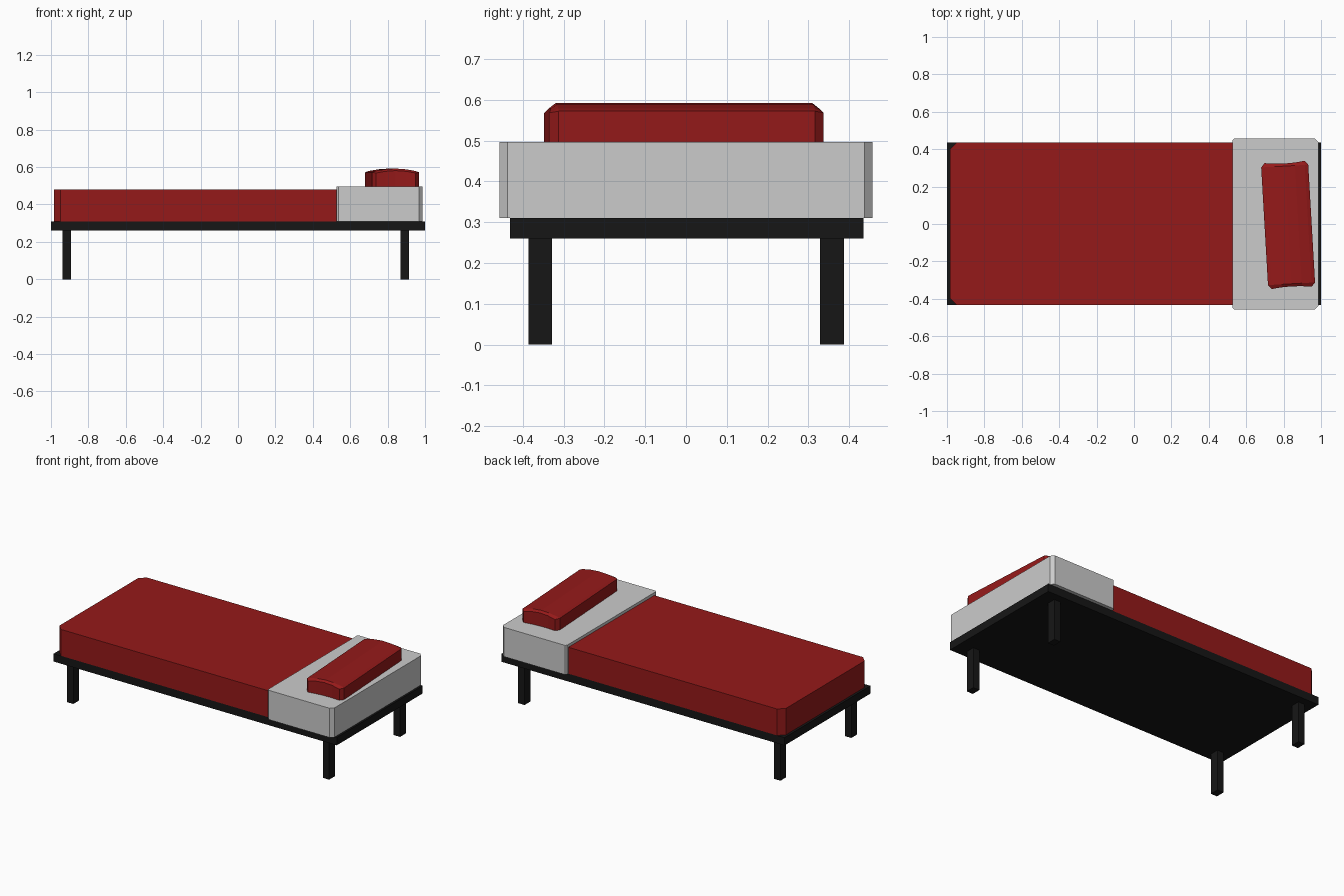
import bpy, bmesh, math
from mathutils import Matrix

if "Cube" in bpy.data.objects:
    bpy.data.objects.remove(bpy.data.objects["Cube"])


def material(name, rgb):
    m = bpy.data.materials.new(name)
    m.diffuse_color = (*rgb, 1)
    m.use_nodes = True
    m.node_tree.nodes["Principled BSDF"].inputs["Base Color"].default_value = m.diffuse_color
    return m


RED = material("red_fabric", (0.3, 0.01, 0.01))
BLACK = material("black_metal", (0.008, 0.008, 0.008))


def finish(bm, name, mat):
    bmesh.ops.recalc_face_normals(bm, faces=bm.faces)
    me = bpy.data.meshes.new(name)
    bm.to_mesh(me)
    bm.free()
    ob = bpy.data.objects.new(name, me)
    bpy.context.collection.objects.link(ob)
    if mat:
        me.materials.append(mat)
    return ob


def slab(name, x0, x1, y0, y1, z0, z1, mat=None, cut_left=0, cut_right=0):
    """Block whose vertical corners can be chamfered at either end."""
    outline = []
    for x, y, c, sx, sy in ((x0, y0, cut_left, 1, 1), (x1, y0, cut_right, -1, 1),
                            (x1, y1, cut_right, -1, -1), (x0, y1, cut_left, 1, -1)):
        pts = [(x, y + sy * c), (x + sx * c, y)] if c else [(x, y)]
        outline += pts if sx == sy else pts[::-1]
    bm = bmesh.new()
    base = bm.faces.new([bm.verts.new((x, y, z0)) for x, y in outline])
    top = bmesh.ops.extrude_face_region(bm, geom=[base], use_keep_orig=True)["geom"]
    bmesh.ops.translate(bm, vec=(0, 0, z1 - z0),
                        verts=[v for v in top if isinstance(v, bmesh.types.BMVert)])
    return finish(bm, name, mat)


# Frame and legs
slab("bed_frame", -1, 1, -0.432, 0.435, 0.26, 0.31, BLACK)
for end, x in (("foot", -0.938), ("head", 0.869)):
    for side, y in (("front", -0.386), ("back", 0.329)):
        slab(f"{end}_{side}_leg", x, x + 0.045, y, y + 0.058, 0, 0.26, BLACK)

# Blanket over the mattress, and the pale sheet at the head end
slab("blanket", -0.985, 0.54, -0.432, 0.435, 0.31, 0.479, RED, cut_left=0.037)
slab("head_sheet", 0.526, 0.987, -0.457, 0.457, 0.31, 0.497, None,
     cut_left=0.01, cut_right=0.02)

# Pillow: crowned top grid, skirt dropped to the sheet, slightly turned
U = (-0.126, -0.107, -0.055, 0, 0.055, 0.107, 0.126)
CROWN = (0.075, 0.082, 0.091, 0.095, 0.091, 0.082, 0.075)
END = (0.315, 0.337, 0.331, 0.329, 0.331, 0.337, 0.315)
bm = bmesh.new()
rows = []
for sign, outer in ((-1, True), (-1, False), (1, False), (1, True)):
    rows.append([bm.verts.new((u, sign * (e if outer else 0.315),
                               h - (0.011 if outer and e > 0.315 else 0)))
                 for u, h, e in zip(U, CROWN, END)])
for a, b in zip(rows, rows[1:]):
    for i in range(len(U) - 1):
        bm.faces.new((a[i], a[i + 1], b[i + 1], b[i]))
bmesh.ops.remove_doubles(bm, verts=bm.verts, dist=0.0005)
rim = [e for e in bm.edges if e.is_boundary]
skirt = bmesh.ops.extrude_edge_only(bm, edges=rim)["geom"]
for v in skirt:
    if isinstance(v, bmesh.types.BMVert):
        v.co.z = 0
bmesh.ops.holes_fill(bm, edges=[e for e in bm.edges if e.is_boundary], sides=0)
bmesh.ops.transform(bm, verts=bm.verts,
                    matrix=Matrix.Translation((0.824, -0.005, 0.497))
                    @ Matrix.Rotation(math.radians(3.3), 4, 'Z'))
finish(bm, "pillow", RED)
